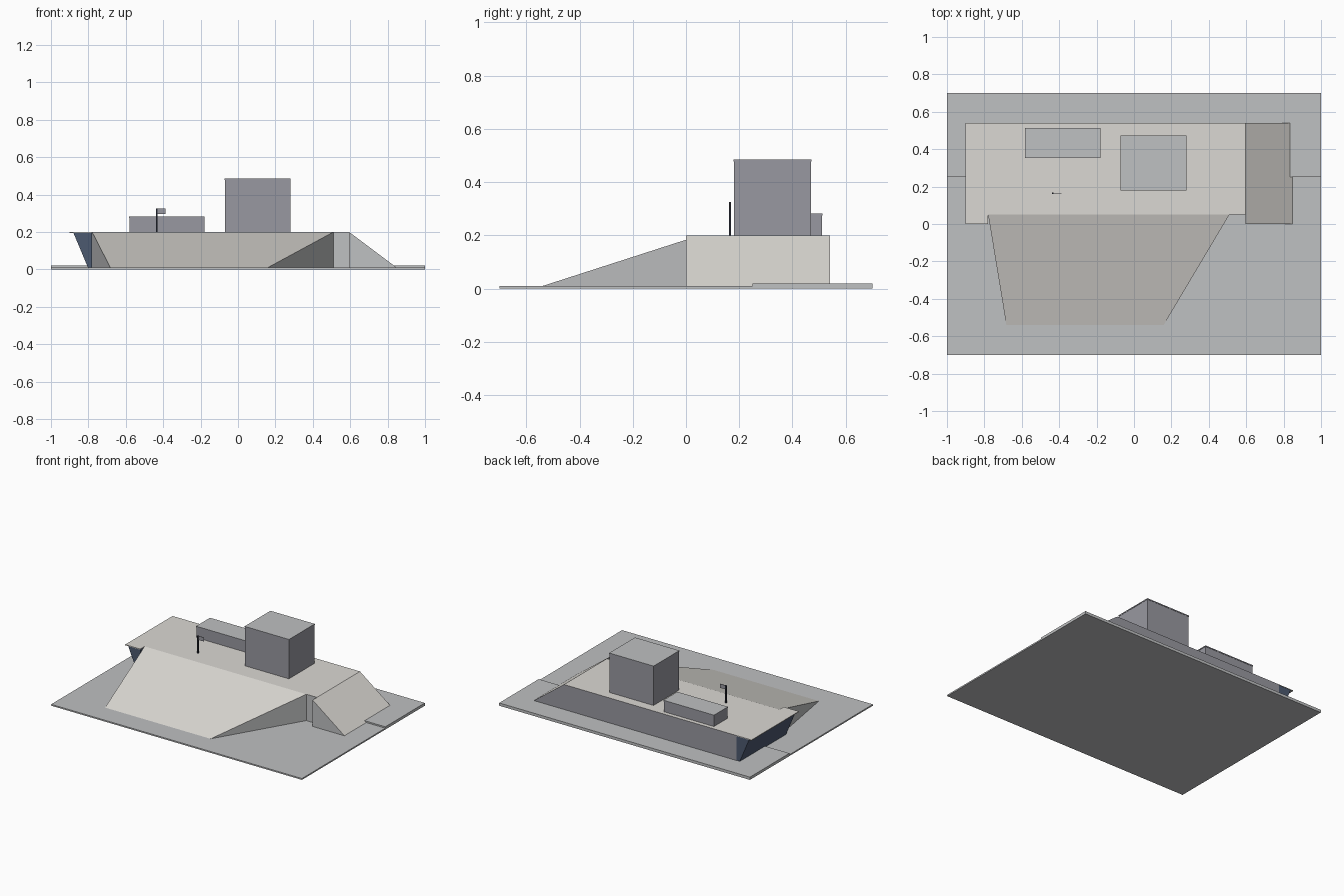
import bpy, bmesh, math

if "Cube" in bpy.data.objects:
    bpy.data.objects.remove(bpy.data.objects["Cube"])


def mat(name, srgb):
    m = bpy.data.materials.new(name)
    lin = [((c + 0.055) / 1.055) ** 2.4 for c in srgb]
    m.diffuse_color = (*lin, 1)
    m.use_nodes = True
    m.node_tree.nodes["Principled BSDF"].inputs["Base Color"].default_value = m.diffuse_color
    return m


stone = mat("pale_stone", (0.86, 0.85, 0.83))
grey = mat("light_grey", (0.75, 0.755, 0.76))
slate = mat("slate_grey", (0.60, 0.60, 0.63))
glass = mat("dark_blue_glass", (0.30, 0.35, 0.44))
dark = mat("dark_pole", (0.17, 0.19, 0.24))


def hull(name, pts, mats, rule=None):
    """Convex solid around a few corner points; rule picks a material by face normal."""
    bm = bmesh.new()
    for p in pts:
        bm.verts.new(p)
    bmesh.ops.convex_hull(bm, input=bm.verts[:])
    bmesh.ops.dissolve_limit(bm, angle_limit=math.radians(0.5),
                             verts=bm.verts[:], edges=bm.edges[:])
    bmesh.ops.recalc_face_normals(bm, faces=bm.faces[:])
    bm.normal_update()
    if rule:
        for f in bm.faces:
            f.material_index = rule(f.normal)
    me = bpy.data.meshes.new(name)
    bm.to_mesh(me)
    bm.free()
    for m in mats:
        me.materials.append(m)
    ob = bpy.data.objects.new(name, me)
    bpy.context.collection.objects.link(ob)
    return ob


def box(name, x0, x1, y0, y1, z0, z1, mats, rule=None):
    return hull(name, [(x, y, z) for x in (x0, x1) for y in (y0, y1) for z in (z0, z1)],
                mats, rule)


def stone_rule(n):
    # stone on top, slate at the back, grey on other walls
    return 0 if n.z > 0.1 else (2 if n.y > 0.9 else 1)


PARTS = [stone, grey, slate]
H, Z, BACK, SEAM = 0.2, 0.005, 0.54, 0.05

# Ground slabs
box("base_plate", -1, 1, -0.7, 0.7, 0, 0.01, [grey])
box("raised_rear_plate", -1, 1, 0.25, 0.7, 0.003, 0.02, [grey])

# Main hall
box("main_hall", -0.78, 0.595, SEAM, BACK, Z, H, PARTS, stone_rule)

# Front sloping roof
hull("front_ramp", [(-0.78, SEAM, Z), (0.51, SEAM, Z), (-0.78, SEAM, H), (0.51, SEAM, H),
                    (-0.68, -0.555, Z), (0.15, -0.555, Z)], PARTS, stone_rule)

# Right sloping roof
hull("side_ramp", [(x, y, z) for y in (0, BACK)
                   for x, z in ((0.595, Z), (0.595, H), (0.855, Z))], PARTS, stone_rule)

# Leaning glass wall under the left overhang
hull("glass_wall", [(x, y, z) for y in (0.005, BACK - 0.002)
                    for x, z in ((-0.78, Z), (-0.80, Z), (-0.88, 0.196), (-0.78, 0.196))],
     [glass])
box("roof_overhang", -0.9, -0.78, 0, BACK, 0.195, H, [stone])

# Rooftop blocks with thin caps
for name, x0, x1, y0, y1, top in (("stage_tower", -0.07, 0.28, 0.18, 0.47, 0.485),
                                  ("low_block", -0.58, -0.18, 0.355, 0.51, 0.283)):
    box(name, x0, x1, y0, y1, H - 0.005, top - 0.008, [slate])
    e = 0.002
    box(name + "_cap", x0 - e, x1 + e, y0 - e, y1 + e, top - 0.008, top,
        [grey, slate], lambda n: 0 if n.z > 0.5 else 1)

# Flagpole and flag
box("flagpole", -0.439, -0.431, 0.161, 0.169, H - 0.005, 0.325, [dark])
box("flag", -0.431, -0.387, 0.163, 0.167, 0.297, 0.325, [slate])
